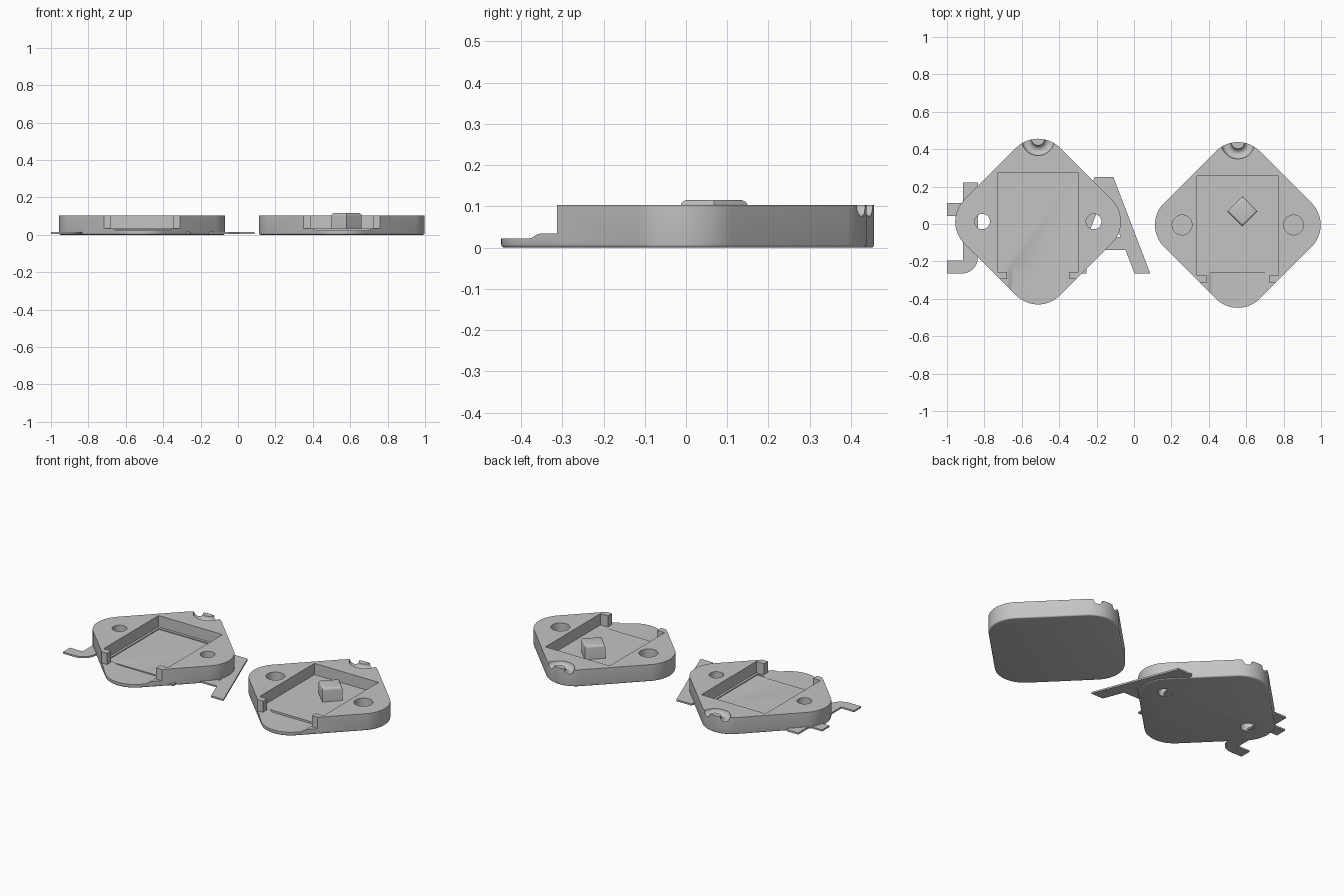
import bpy, bmesh, math
from mathutils import Matrix

old = bpy.data.objects.get("Cube")
if old:
    bpy.data.objects.remove(old)

grey = bpy.data.materials.new("plain_grey")
grey.use_nodes = True
grey.diffuse_color = (0.55, 0.55, 0.55, 1)
grey.node_tree.nodes["Principled BSDF"].inputs["Base Color"].default_value = (0.55, 0.55, 0.55, 1)

TOP, FLOOR, LIP = 0.103, 0.034, 0.022


def finish(name, bm):
    bmesh.ops.recalc_face_normals(bm, faces=bm.faces)
    me = bpy.data.meshes.new(name)
    bm.to_mesh(me)
    bm.free()
    ob = bpy.data.objects.new(name, me)
    bpy.context.collection.objects.link(ob)
    me.materials.append(grey)
    return ob


def prism(name, pts, z0, z1):
    """Extrude a flat outline upwards."""
    bm = bmesh.new()
    face = bm.faces.new([bm.verts.new((x, y, z0)) for x, y in pts])
    out = bmesh.ops.extrude_face_region(bm, geom=[face])
    verts = [v for v in out["geom"] if isinstance(v, bmesh.types.BMVert)]
    bmesh.ops.translate(bm, verts=verts, vec=(0, 0, z1 - z0))
    return finish(name, bm)


def box(x0, x1, y0, y1, z0, z1=0.3):
    return prism("cutter", [(x0, y0), (x1, y0), (x1, y1), (x0, y1)], z0, z1)


def cylinder(x, r, z0):
    ring = [math.tau * i / 40 for i in range(40)]
    return prism("cutter", [(x + r * math.cos(a), r * math.sin(a)) for a in ring], z0, 0.3)


def cord_groove():
    bpy.ops.mesh.primitive_torus_add(major_radius=0.062, minor_radius=0.027, major_segments=48,
                                     minor_segments=20, location=(0, 0.442, TOP))
    return bpy.context.object


def thumb_channel():
    # shallow channel with curved sides, running out through the front corner
    half = [(0.132, LIP), (0.143, 0.024), (0.153, 0.031), (0.166, 0.035), (0.166, 0.2)]
    pts = half + [(-x, z) for x, z in reversed(half)]
    ob = prism("cutter", pts, 0.255, 0.6)
    ob.data.transform(Matrix.Rotation(math.pi / 2, 4, "X"))
    return ob


def shade(ob):
    bpy.ops.object.select_all(action="DESELECT")
    ob.select_set(True)
    bpy.context.view_layer.objects.active = ob
    bpy.ops.object.shade_smooth_by_angle(angle=math.radians(35))


def carve(ob, cutters):
    bpy.context.view_layer.objects.active = ob
    for cutter in cutters:
        cutter.hide_render = True
        mod = ob.modifiers.new("cut", "BOOLEAN")
        mod.operation, mod.solver, mod.object = "DIFFERENCE", "EXACT", cutter
        bpy.ops.object.modifier_apply(modifier=mod.name)
        bpy.data.objects.remove(cutter)


def plate(name, x, y, extra):
    # rounded square standing on its corner, bottom edge softened
    r, reach, n = 0.166, 0.277, 16
    pts = []
    for k in range(4):
        mid = k * math.pi / 2
        for i in range(n + 1):
            a = mid - math.pi / 4 + math.pi / 2 * i / n
            pts.append((reach * math.cos(mid) + r * math.cos(a),
                        reach * math.sin(mid) + r * math.sin(a)))
    ob = prism(name, pts, 0, TOP)
    bm = bmesh.new()
    bm.from_mesh(ob.data)
    rim = [e for e in bm.edges if all(v.co.z < 0.001 for v in e.verts)]
    bmesh.ops.bevel(bm, geom=rim, offset=0.008, segments=3, profile=0.5, affect="EDGES")
    bm.to_mesh(ob.data)
    bm.free()
    carve(ob, [
        box(-0.217, 0.217, -0.27, 0.261, FLOOR),     # pocket
        box(-0.163, 0.163, -0.4, -0.25, FLOOR),      # gap between the posts
        box(-0.5, 0.5, -0.6, -0.308, FLOOR),         # open front corner
        thumb_channel(), cord_groove()] + extra)
    ob.location = (x, y, 0)
    shade(ob)
    return ob


# base plate: through holes and a slightly sunken floor
plate("base_plate", -0.513, 0.013,
      [cylinder(s * 0.298, 0.041, -0.1) for s in (-1, 1)]
      + [box(-0.203, 0.203, -0.258, 0.245, 0.028)])

# cover plate: blind round sockets
plate("cover_plate", 0.555, -0.005,
      [cylinder(s * 0.298, 0.053, FLOOR) for s in (-1, 1)])

# rounded square stud in the cover pocket
bm = bmesh.new()
bmesh.ops.create_cube(bm, size=1)
bmesh.ops.scale(bm, vec=(0.115, 0.115, 0.095), verts=bm.verts)
edges = [e for e in bm.edges if all(v.co.z > 0 for v in e.verts)]
bmesh.ops.bevel(bm, geom=edges, offset=0.014, segments=4, profile=0.5, affect="EDGES")
stud = finish("stud", bm)
stud.location = (0.58, 0.068, 0.0685)
stud.rotation_euler.z = math.pi / 4
shade(stud)

# thin flat tabs reaching out from under the base plate
Z0, Z1 = 0.004, 0.014
prism("slanted_tab", [(-0.21, 0.25), (-0.11, 0.25), (0.087, -0.265), (0.003, -0.265), (-0.045, -0.14),
                      (-0.25, -0.14), (-0.25, -0.07), (-0.072, -0.07), (-0.16, 0.16),
                      (-0.25, -0.07), (-0.335, -0.07)], Z0, Z1)
prism("corner_tab", [(-0.33, -0.265), (-0.253, -0.265), (-0.253, -0.2), (-0.33, -0.2)], Z0, Z1)
prism("upper_tab", [(-0.915, 0.04), (-0.835, 0.04), (-0.835, 0.222), (-0.915, 0.222)], Z0, Z1)
prism("side_tab", [(-1, 0.042), (-0.9, 0.042), (-0.9, 0.112), (-1, 0.112)], Z0, Z1)


def bend(r):
    steps = [-math.pi / 2 + math.pi / 2 * i / 10 for i in range(11)]
    return [(-0.92 + r * math.cos(a), -0.18 + r * math.sin(a)) for a in steps]


outer = [(-1, -0.265)] + bend(0.085) + [(-0.835, 0.05)]
inner = [(-0.915, 0.05)] + [(x, y - 0.01) for x, y in reversed(bend(0.006))] + [(-1, -0.196)]
prism("curved_tab", outer + inner, Z0, Z1)
